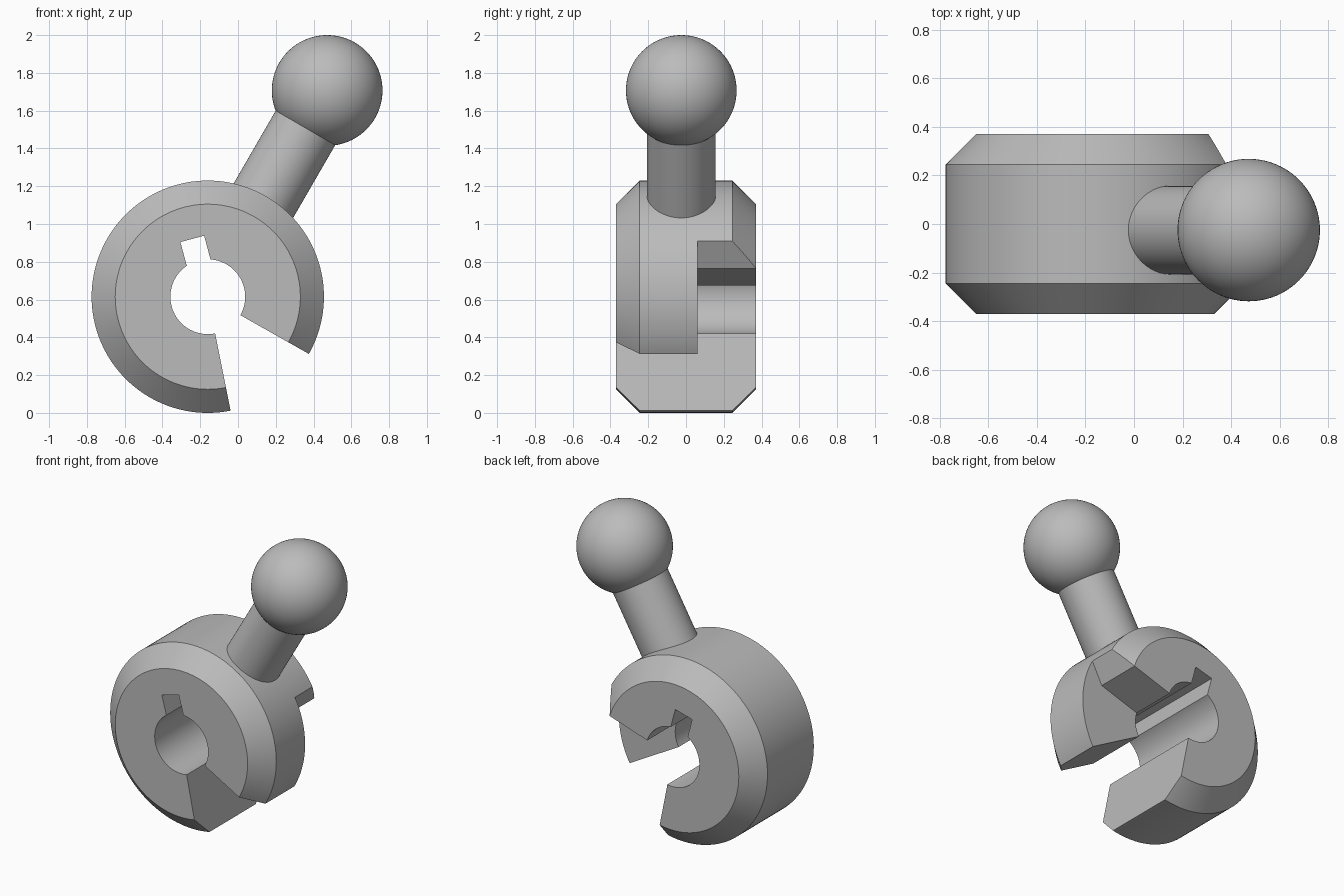
import bpy, bmesh, math
from mathutils import Vector

cube = bpy.data.objects.get("Cube")
if cube:
    bpy.data.objects.remove(cube, do_unlink=True)

CX, CZ = -0.16, 0.615          # ring axis
R, FACE_R, BORE_R = 0.615, 0.49, 0.198
HALF, EDGE = 0.37, 0.245       # half width, start of chamfer
STEM_Y = -0.025

grey = bpy.data.materials.new("plain grey")
grey.use_nodes = True
grey.diffuse_color = (0.5, 0.5, 0.5, 1)
grey.node_tree.nodes["Principled BSDF"].inputs["Base Color"].default_value = (0.5, 0.5, 0.5, 1)


def finish(bm, name):
    bmesh.ops.recalc_face_normals(bm, faces=bm.faces)
    mesh = bpy.data.meshes.new(name)
    bm.to_mesh(mesh)
    bm.free()
    mesh.materials.append(grey)
    obj = bpy.data.objects.new(name, mesh)
    bpy.context.collection.objects.link(obj)
    return obj


def smooth(obj, angle=25):
    bpy.ops.object.select_all(action="DESELECT")
    obj.select_set(True)
    bpy.context.view_layer.objects.active = obj
    bpy.ops.object.shade_smooth_by_angle(angle=math.radians(angle))


def polar(radius, degrees):
    a = math.radians(degrees)
    return Vector((radius * math.cos(a), radius * math.sin(a)))


def prism(name, points, y0=-1, y1=1):
    """Extrude an outline, given relative to the ring axis, along y."""
    bm = bmesh.new()
    face = bm.faces.new([bm.verts.new((CX + x, y0, CZ + z)) for x, z in points])
    grown = bmesh.ops.extrude_face_region(bm, geom=[face])["geom"]
    verts = [g for g in grown if isinstance(g, bmesh.types.BMVert)]
    bmesh.ops.translate(bm, verts=verts, vec=(0, y1 - y0, 0))
    return finish(bm, name)


# Chamfered ring body, lofted from four circles
bm = bmesh.new()
steps = 128
loops = []
for y, r in ((-HALF, FACE_R), (-EDGE, R), (EDGE, R), (HALF, FACE_R)):
    points = [polar(r, 360 * i / steps) for i in range(steps)]
    loops.append([bm.verts.new((CX + p.x, y, CZ + p.y)) for p in points])
for a, b in zip(loops, loops[1:]):
    for i in range(steps):
        j = (i + 1) % steps
        bm.faces.new((a[i], a[j], b[j], b[i]))
bm.faces.new(loops[0])
bm.faces.new(loops[-1])
ring = finish(bm, "clamp_ring")

# Bore, keyway, open mouth and the wider opening at the back
along, across = polar(1, 105), polar(1, 15)
keyway = [along * d + across * s for d, s in
          ((0.05, -0.065), (0.317, -0.065), (0.317, 0.065), (0.05, 0.065))]
cutters = [
    prism("bore_cutter", [polar(BORE_R, 360 * (i + 0.5) / 96) for i in range(96)]),
    prism("keyway_cutter", keyway),
    prism("mouth_cutter", [(0, 0), polar(1.2, -29.5), polar(1.2, -78.7)]),
    prism("back_opening_cutter",
          [(0, 0), (0.466, 0.15), (0.614, 0.44), (1.2, 0.44), (1.2, -0.6), (0.7, -0.84)], 0.06),
]
bpy.context.view_layer.objects.active = ring
for cutter in cutters:
    cutter.hide_render = True
    mod = ring.modifiers.new(cutter.name, "BOOLEAN")
    mod.operation, mod.solver, mod.object = "DIFFERENCE", "EXACT", cutter
    bpy.ops.object.modifier_apply(modifier=mod.name)
    bpy.data.objects.remove(cutter, do_unlink=True)
smooth(ring, 12)

# Ball and the stem that joins it to the ring
ball_center = Vector((0.472, STEM_Y, 1.707))
axis_point = Vector((CX, STEM_Y, CZ))
direction = (ball_center - axis_point).normalized()
start = axis_point + direction * 0.48
length = (ball_center - start).length
bpy.ops.mesh.primitive_cylinder_add(
    vertices=96, radius=0.182, depth=length, location=(start + ball_center) / 2,
    rotation=direction.to_track_quat("Z", "Y").to_euler())
stem = bpy.context.object
stem.name = "stem"
bpy.ops.mesh.primitive_uv_sphere_add(segments=96, ring_count=48, radius=0.293, location=ball_center)
ball = bpy.context.object
ball.name = "ball"
for obj in (stem, ball):
    obj.data.materials.append(grey)
    smooth(obj)
